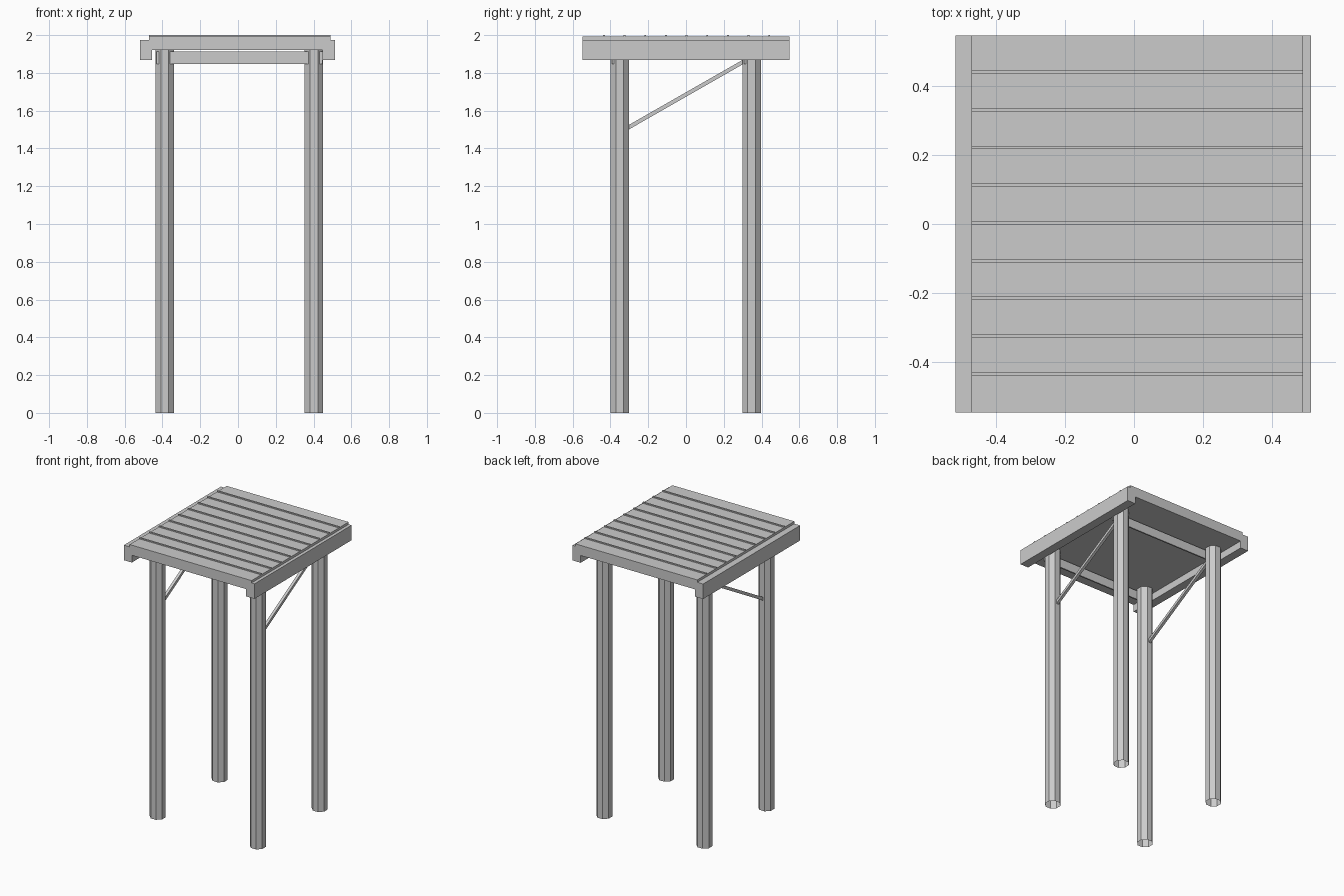
import bpy, bmesh, math
from mathutils import Matrix

if "Cube" in bpy.data.objects:
    bpy.data.objects.remove(bpy.data.objects["Cube"])

grey = bpy.data.materials.new("plain grey")
grey.diffuse_color = (0.6, 0.6, 0.6, 1)
grey.use_nodes = True
grey.node_tree.nodes["Principled BSDF"].inputs["Base Color"].default_value = grey.diffuse_color


def finish(name, bm):
    bmesh.ops.recalc_face_normals(bm, faces=bm.faces)
    me = bpy.data.meshes.new(name)
    bm.to_mesh(me)
    bm.free()
    me.materials.append(grey)
    ob = bpy.data.objects.new(name, me)
    bpy.context.collection.objects.link(ob)
    return ob


def box(name, x, y, z):
    bm = bmesh.new()
    size = [b - a for a, b in (x, y, z)]
    mid = [(a + b) / 2 for a, b in (x, y, z)]
    bmesh.ops.create_cube(bm, size=1, matrix=Matrix.Translation(mid) @ Matrix.Diagonal((*size, 1)))
    return finish(name, bm)


def extrude_profile(name, pts, vec):
    bm = bmesh.new()
    face = bm.faces.new([bm.verts.new(p) for p in pts])
    geom = bmesh.ops.extrude_face_region(bm, geom=[face])["geom"]
    bmesh.ops.translate(bm, vec=vec, verts=[g for g in geom if isinstance(g, bmesh.types.BMVert)])
    return finish(name, bm)


# roof: one end profile with hanging side beams, run front to back
profile = [(-0.518, 1.868), (-0.455, 1.868), (-0.455, 1.92), (0.448, 1.92), (0.448, 1.868),
           (0.513, 1.868), (0.513, 1.975), (0.49, 1.975), (0.49, 1.992), (-0.472, 1.992),
           (-0.472, 1.975), (-0.518, 1.975)]
extrude_profile("roof", [(x, -0.547, z) for x, z in profile], (0, 1.094, 0))

# thin seam strips across the roof
for i in range(9):
    y = 0.003 + (i - 4) * 0.1095
    box(f"roof_seam_{i + 1}", (-0.472, 0.49), (y - 0.005, y + 0.005), (1.99, 2.0))

# octagonal posts with open ends
post_x = {"left": -0.388, "right": 0.402}
post_y = {"front": -0.351, "back": 0.347}
for side, x in post_x.items():
    for end, y in post_y.items():
        bm = bmesh.new()
        bmesh.ops.create_cone(bm, segments=8, radius1=0.049 / math.cos(math.pi / 8),
                              radius2=0.049 / math.cos(math.pi / 8), depth=1.92, cap_ends=False,
                              matrix=Matrix.Translation((x, y, 0.96)) @ Matrix.Rotation(math.pi / 8, 4, 'Z'))
        finish(f"{end}_{side}_post", bm)

# thin cross planks running through the front faces of the posts
for end, y in post_y.items():
    box(f"{end}_cross_plank", (-0.432, 0.447), (y - 0.04, y - 0.03), (1.848, 1.912))

# sloping braces between front and back posts
for side, x in post_x.items():
    pts = [(-0.305, 1.499), (0.302, 1.846), (0.302, 1.87), (-0.305, 1.523)]
    extrude_profile(f"{side}_brace", [(x - 0.01, y, z) for y, z in pts], (0.02, 0, 0))
